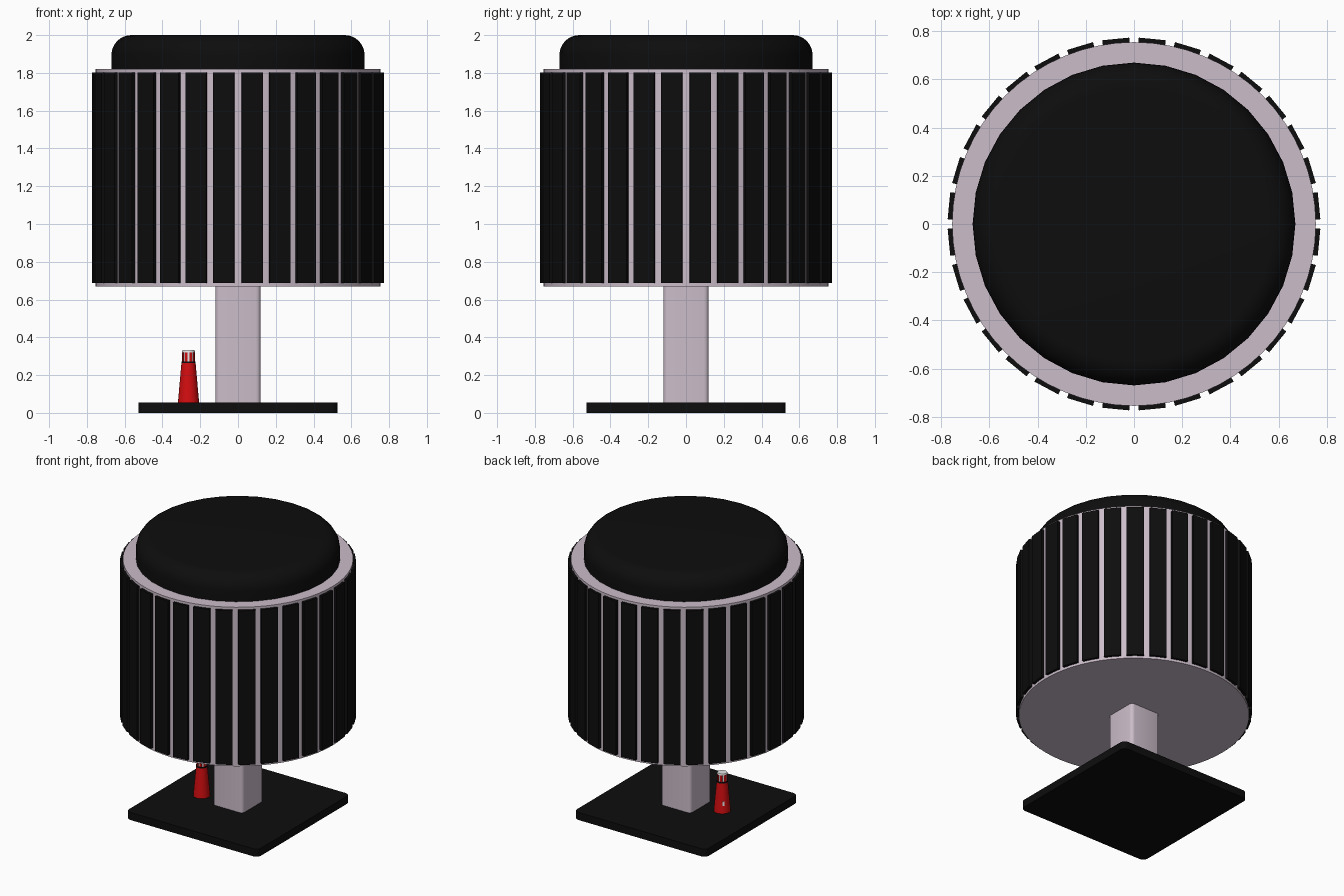
import bpy, bmesh, math
from mathutils import Matrix, Vector

cube = bpy.data.objects.get("Cube")
if cube:
    bpy.data.objects.remove(cube, do_unlink=True)


def material(name, rgb):
    m = bpy.data.materials.new(name)
    m.use_nodes = True
    color = (*rgb, 1)
    m.diffuse_color = color
    m.node_tree.nodes["Principled BSDF"].inputs["Base Color"].default_value = color
    return m


black = material("black", (0.004, 0.004, 0.004))
lilac = material("pale lilac", (0.6, 0.51, 0.59))
red = material("red", (0.65, 0.004, 0.005))
white = material("white", (0.8, 0.8, 0.8))


def finish(name, bm, mat, smooth=True):
    bmesh.ops.recalc_face_normals(bm, faces=bm.faces)
    mesh = bpy.data.meshes.new(name)
    bm.to_mesh(mesh)
    bm.free()
    mesh.materials.append(mat)
    obj = bpy.data.objects.new(name, mesh)
    bpy.context.collection.objects.link(obj)
    if smooth:
        bpy.ops.object.select_all(action='DESELECT')
        obj.select_set(True)
        bpy.context.view_layer.objects.active = obj
        bpy.ops.object.shade_smooth_by_angle(angle=math.radians(35))
    return obj


def lathe(name, profile, mat, sides, center=(0, 0)):
    """Closed solid of revolution from (radius, height) pairs."""
    bm = bmesh.new()
    rings = [[bm.verts.new((center[0] + r * math.cos(math.tau * i / sides),
                            center[1] + r * math.sin(math.tau * i / sides), z))
              for i in range(sides)] for r, z in profile]
    for low, high in zip(rings, rings[1:]):
        for i in range(sides):
            j = (i + 1) % sides
            bm.faces.new((low[i], low[j], high[j], high[i]))
    bm.faces.new(rings[0])
    bm.faces.new(rings[-1])
    return finish(name, bm, mat)


def add_box(bm, size, matrix):
    bmesh.ops.create_cube(bm, size=1, matrix=matrix @ Matrix.Diagonal((*size, 1)))


def post(name, width, bottom, top, radius, mat):
    """Square block with rounded upright edges."""
    bm = bmesh.new()
    add_box(bm, (width, width, top - bottom), Matrix.Translation((0, 0, (top + bottom) / 2)))
    upright = [e for e in bm.edges if abs(e.verts[0].co.z - e.verts[1].co.z) > 1e-4]
    bmesh.ops.bevel(bm, geom=upright, offset=radius, segments=4, profile=0.5, affect='EDGES')
    return finish(name, bm, mat)


def ring_of_boxes(name, count, radius, size, z, mat, center=(0, 0)):
    bm = bmesh.new()
    for i in range(count):
        turn = Matrix.Rotation(math.tau * (i + 0.5) / count, 4, 'Z')
        place = Matrix.Translation((*center, z)) @ turn @ Matrix.Translation((radius, 0, 0))
        add_box(bm, size, place)
    return finish(name, bm, mat, False)


# Stand
post("base_plate", 1.055, 0, 0.055, 0.035, black)
post("column", 0.24, 0.055, 0.68, 0.025, lilac)

# Seat drum with upright slats
lathe("seat_drum", [(0.755, 0.67), (0.755, 1.82)], lilac, 64)
ring_of_boxes("drum_slats", 32, 0.76, (0.024, 0.112, 1.115), 1.245, black)

# Cushion with a rounded top edge
edge = [(0.565 + 0.105 * math.cos(a), 1.895 + 0.105 * math.sin(a))
        for a in (math.pi / 2 * i / 8 for i in range(9))]
lathe("cushion", [(0.67, 1.82)] + edge, black, 32)

# Small bottle standing beside the column
spot = (-0.262, -0.04)
lathe("bottle_body", [(0.056, 0.055), (0.037, 0.27)], red, 24, spot)
lathe("bottle_collar", [(0.038, 0.265), (0.038, 0.273)], black, 24, spot)
lathe("bottle_neck", [(0.031, 0.273), (0.031, 0.325)], white, 24, spot)
ring_of_boxes("neck_ribs", 8, 0.031, (0.006, 0.014, 0.048), 0.297, red, spot)
lathe("bottle_cap", [(0.034, 0.321), (0.034, 0.327), (0.031, 0.332)], white, 24, spot)

# Little label on the back of the bottle
bm = bmesh.new()
label = (Matrix.Translation((*spot, 0.125)) @ Matrix.Rotation(math.radians(135), 4, 'Z')
         @ Matrix.Translation((0.05, 0, 0)) @ Matrix.Rotation(math.radians(-5), 4, 'Y'))
add_box(bm, (0.006, 0.014, 0.03), label)
finish("bottle_label", bm, white, False)
